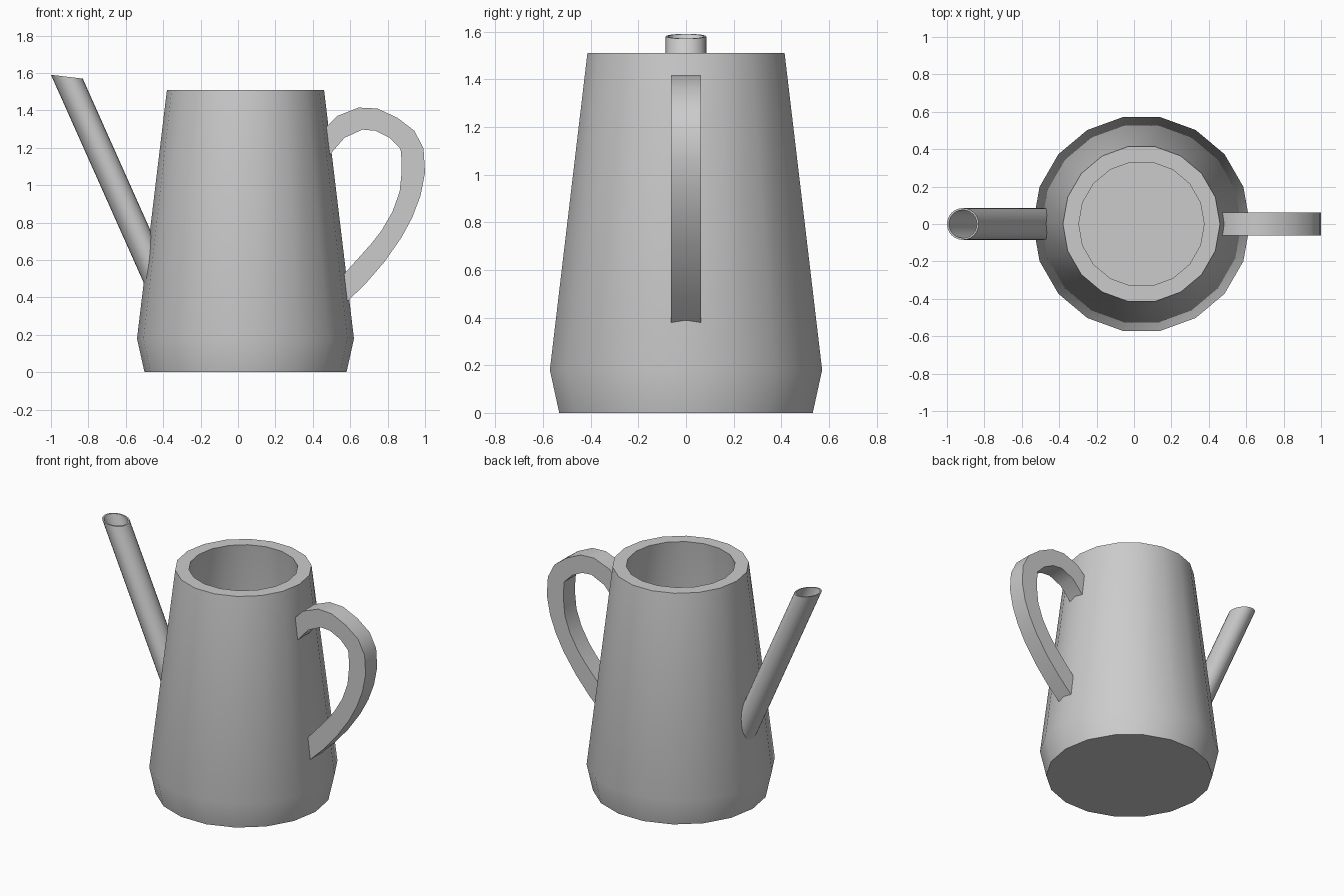
import bpy, bmesh, math

cube = bpy.data.objects.get("Cube")
if cube:
    bpy.data.objects.remove(cube, do_unlink=True)

grey = bpy.data.materials.new("plain grey")
grey.use_nodes = True
colour = (0.6, 0.6, 0.6, 1)
grey.diffuse_color = colour
grey.node_tree.nodes["Principled BSDF"].inputs["Base Color"].default_value = colour

CX = 0.04                                   # body axis


def finish(name, bm):
    """Turn a bmesh into a smooth-shaded object with sharp corners."""
    bmesh.ops.recalc_face_normals(bm, faces=bm.faces)
    mesh = bpy.data.meshes.new(name)
    bm.to_mesh(mesh)
    bm.free()
    mesh.materials.append(grey)
    obj = bpy.data.objects.new(name, mesh)
    bpy.context.collection.objects.link(obj)
    bpy.ops.object.select_all(action='DESELECT')
    obj.select_set(True)
    bpy.context.view_layer.objects.active = obj
    bpy.ops.object.shade_smooth_by_angle(angle=math.radians(30))
    return obj


def bridge(bm, rings):
    """Skin neighbouring rings of vertices with quads."""
    for a, b in zip(rings, rings[1:]):
        for i in range(len(a)):
            j = (i + 1) % len(a)
            bm.faces.new((a[i], a[j], b[j], b[i]))


def circle(count):
    return [(math.cos(math.tau * i / count), math.sin(math.tau * i / count))
            for i in range(count)]


# Body: hollow tapered vessel, from the base up the outside and down the inside
profile = [(0.54, 0), (0.58, 0.18), (0.42, 1.51),
           (0.335, 1.51), (0.495, 0.18), (0.47, 0.08)]
bm = bmesh.new()
rings = [[bm.verts.new((CX + r * c, r * s, z)) for c, s in circle(18)]
         for r, z in profile]
bridge(bm, rings)
bm.faces.new(rings[0])
bm.faces.new(rings[-1])
finish("body", bm)

# Spout: slanted tube with a nearly level mouth, rooted inside the body wall
LEAN = -0.446                               # change of x per unit height
TAPER = 0.16 / 1.33                         # body wall slope


def spout_ring(bm, radius, top):
    ring = []
    for c, s in circle(24):
        x, y = -0.915 + radius * c, radius * s
        z = 1.58 - 0.12 * radius * c
        if not top:
            # slide down the tube until it meets the middle of the wall
            wall = CX - 0.58 + 0.035 - 0.18 * TAPER
            z_root = (x - LEAN * z - wall) / (TAPER - LEAN)
            x, z = x + LEAN * (z_root - z), z_root
        ring.append(bm.verts.new((x, y, z)))
    return ring


bm = bmesh.new()
bridge(bm, [spout_ring(bm, 0.085, False), spout_ring(bm, 0.085, True),
            spout_ring(bm, 0.075, True), spout_ring(bm, 0.075, False)])
finish("spout", bm)

# Handle: flat-sided strap following an outer and an inner curve
outer = [(0.45, 1.29), (0.53, 1.37), (0.645, 1.415), (0.745, 1.41),
         (0.853, 1.36), (0.944, 1.29), (0.992, 1.195), (1.0, 1.067),
         (0.976, 0.944), (0.933, 0.83), (0.874, 0.72), (0.783, 0.59),
         (0.682, 0.473), (0.56, 0.355)]
inner = [(0.47, 1.14), (0.57, 1.254), (0.666, 1.297), (0.735, 1.291),
         (0.81, 1.254), (0.869, 1.195), (0.875, 1.125), (0.874, 1.06),
         (0.864, 0.965), (0.826, 0.858), (0.767, 0.757), (0.715, 0.69),
         (0.66, 0.628), (0.54, 0.495)]
HALF = 0.062
bm = bmesh.new()
sections = [[bm.verts.new((x, y, z)) for (x, z), y in
             ((o, -HALF), (o, HALF), (i, HALF), (i, -HALF))]
            for o, i in zip(outer, inner)]
bridge(bm, sections)
bm.faces.new(sections[0])
bm.faces.new(sections[-1])
finish("handle", bm)
